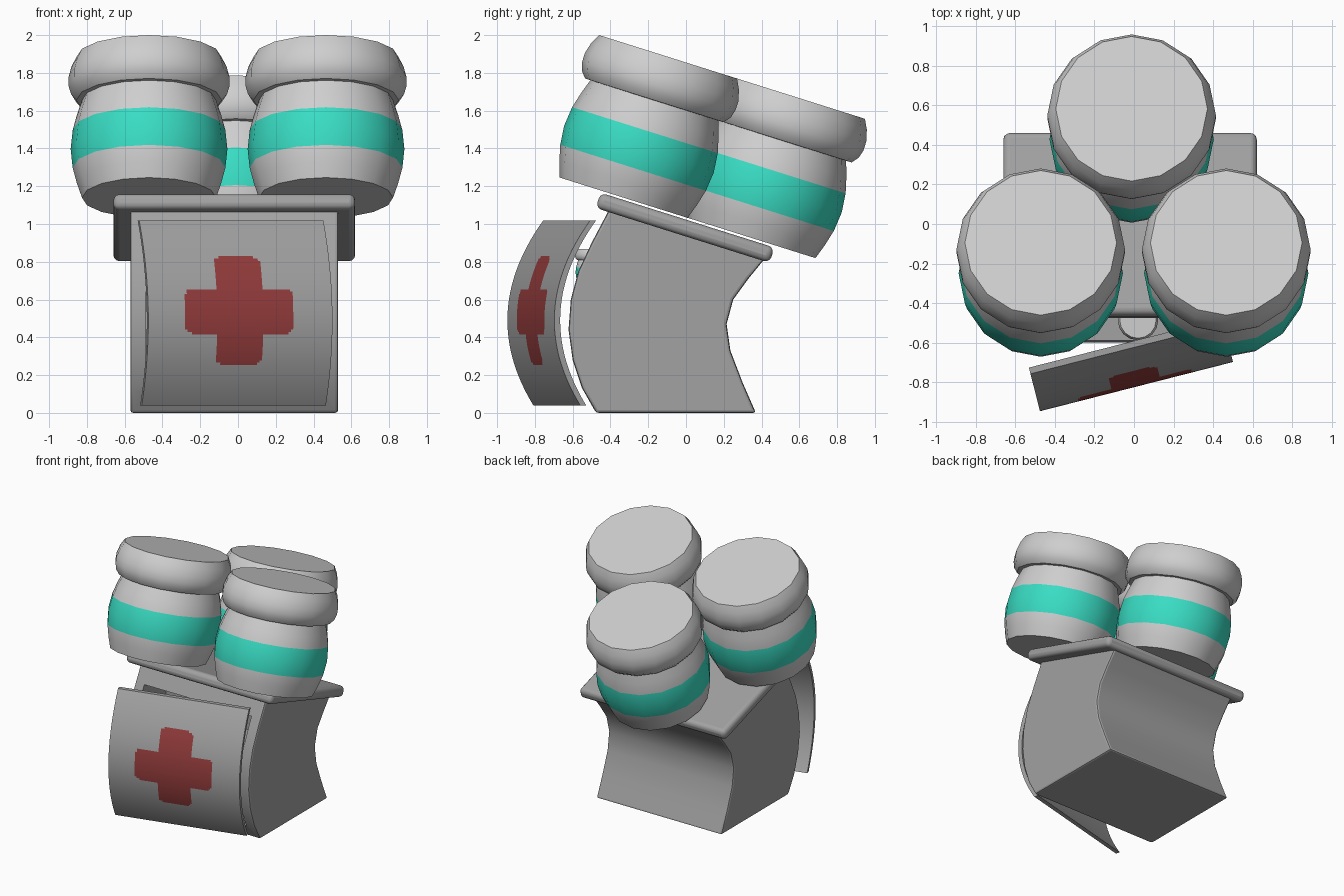
import bpy, bmesh, math
from mathutils import Matrix, Vector

if "Cube" in bpy.data.objects:
    bpy.data.objects.remove(bpy.data.objects["Cube"])

TILT = math.radians(17.5)


def material(name, rgb):
    m = bpy.data.materials.new(name)
    m.diffuse_color = (*rgb, 1)
    m.use_nodes = True
    m.node_tree.nodes["Principled BSDF"].inputs["Base Color"].default_value = m.diffuse_color
    return m


LIGHT = material("light grey", (0.62, 0.62, 0.62))
GREY = material("mid grey", (0.36, 0.36, 0.36))
TEAL = material("teal", (0.041, 0.72, 0.55))
RED = material("dark red", (0.30, 0.045, 0.045))


def finish(bm, name, mats, angle=40):
    bmesh.ops.recalc_face_normals(bm, faces=bm.faces)
    me = bpy.data.meshes.new(name)
    bm.to_mesh(me)
    bm.free()
    ob = bpy.data.objects.new(name, me)
    bpy.context.collection.objects.link(ob)
    for m in mats:
        me.materials.append(m)
    smooth(ob, angle)
    return ob


def activate(ob):
    bpy.ops.object.select_all(action='DESELECT')
    ob.select_set(True)
    bpy.context.view_layer.objects.active = ob


def smooth(ob, angle=40):
    activate(ob)
    bpy.ops.object.shade_smooth_by_angle(angle=math.radians(angle))


def bevel(ob, width, segments=3):
    b = ob.modifiers.new("bevel", 'BEVEL')
    b.width, b.segments = width, segments
    b.limit_method = 'ANGLE'
    b.angle_limit = math.radians(40)
    activate(ob)
    bpy.ops.object.modifier_apply(modifier=b.name)


def box(name, size, matrix):
    bm = bmesh.new()
    bmesh.ops.create_cube(bm, size=1)
    bmesh.ops.scale(bm, vec=size, verts=bm.verts)
    bmesh.ops.transform(bm, matrix=matrix, verts=bm.verts)
    return finish(bm, name, [GREY])


# Jar: 16-sided revolved profile with a teal band and a bulging cap
def jar(name, matrix):
    heights = (0, 0.08, 0.166, 0.27, 0.375, 0.46, 0.54)
    prof = [(0.355 + 0.06 * math.sin(math.pi * h / 0.54), h) for h in heights]
    prof += [(0.385, 0.541), (0.413, 0.575), (0.426, 0.62), (0.426, 0.67),
             (0.410, 0.73), (0.383, 0.782)]
    bm = bmesh.new()
    n = 16
    rings = [[bm.verts.new((r * math.sin(2 * math.pi * i / n),
                            r * math.cos(2 * math.pi * i / n), z))
              for i in range(n)] for r, z in prof]
    for a, b in zip(rings, rings[1:]):
        for i in range(n):
            j = (i + 1) % n
            f = bm.faces.new((a[i], a[j], b[j], b[i]))
            if 0.166 < f.calc_center_median().z < 0.375:
                f.material_index = 1
    bm.faces.new(rings[0])
    bm.faces.new(rings[-1])
    bmesh.ops.transform(bm, matrix=matrix, verts=bm.verts)
    return finish(bm, name, [LIGHT, TEAL])


lean = Matrix.Rotation(-TILT, 4, 'X')
for name, x, y, z in (("front_left_jar", -0.471, -0.095, 1.885),
                      ("front_right_jar", 0.466, -0.095, 1.885),
                      ("back_jar", -0.012, 0.582, 1.672)):
    jar(name, Matrix.Translation((x, y, z)) @ lean @ Matrix.Translation((0, 0, -0.782)))
jar("small_shelf_jar", Matrix.Translation((0.02, -0.485, 0.68)) @ Matrix.Scale(0.24, 4))

# Cabinet body: curved side profile extruded across x
profile = [(-0.476, 0), (-0.55, 0.13), (-0.6, 0.28), (-0.622, 0.44), (-0.61, 0.6),
           (-0.57, 0.75), (-0.5, 0.9), (-0.405, 1.08), (0.42, 0.82), (0.33, 0.71),
           (0.25, 0.6), (0.215, 0.47), (0.235, 0.33), (0.30, 0.16), (0.37, 0)]
bm = bmesh.new()
face = bm.faces.new([bm.verts.new((-0.57, y, z)) for y, z in profile])
new = bmesh.ops.extrude_face_region(bm, geom=[face], use_keep_orig=True)["geom"]
bmesh.ops.translate(bm, vec=(1.1, 0, 0),
                    verts=[v for v in new if isinstance(v, bmesh.types.BMVert)])
body = finish(bm, "cabinet_body", [GREY])
bevel(body, 0.015, 2)

# Open compartments behind the door, leaving a shelf between them
for z0, z1 in ((0.10, 0.64), (0.68, 0.95)):
    cutter = box("compartment_cutter", (0.94, 0.6, z1 - z0),
                 Matrix.Translation((-0.02, -0.5, (z0 + z1) / 2)))
    cutter.hide_render = True
    mod = body.modifiers.new("cut", 'BOOLEAN')
    mod.operation, mod.object, mod.solver = 'DIFFERENCE', cutter, 'EXACT'
    activate(body)
    bpy.ops.object.modifier_apply(modifier=mod.name)
    bpy.data.objects.remove(cutter)
smooth(body, 30)

# Tilted top plate
plate = box("top_plate", (1.28, 0.965, 0.085), Matrix.Translation((-0.02, -0.005, 0.98)) @ lean)
bevel(plate, 0.032)
smooth(plate)

# Curved door, swung open on its right edge, with a cross on the front
SWING = math.radians(14.3)
u = Vector((math.cos(SWING), math.sin(SWING), 0))
v = Vector((-math.sin(SWING), math.cos(SWING), 0))
hinge = Vector((0.5, -0.697, 0))
WIDTH, Z0, Z1, COLS, ROWS = 1.006, 0.04, 1.018, 80, 78


def in_cross(s, z):
    r = 0.045
    for hx, hz in ((0.297, 0.12), (0.129, 0.285)):
        dx = max(abs(s - 0.506) - hx + r, 0)
        dz = max(abs(z - 0.54) - hz + r, 0)
        if math.hypot(dx, dz) < r:
            return True
    return False


bm = bmesh.new()
grid = []
for j in range(ROWS + 1):
    z = Z0 + (Z1 - Z0) * j / ROWS
    depth = 0.7 * (z - 0.49) ** 2
    grid.append([bm.verts.new(hinge - u * (WIDTH * i / COLS) + v * depth + Vector((0, 0, z)))
                 for i in range(COLS + 1)])
for j in range(ROWS):
    for i in range(COLS):
        bm.faces.new((grid[j][i], grid[j][i + 1], grid[j + 1][i + 1], grid[j + 1][i]))
front = list(bm.faces)
new = bmesh.ops.extrude_face_region(bm, geom=front, use_keep_orig=True)["geom"]
bmesh.ops.translate(bm, vec=v * 0.032,
                    verts=[g for g in new if isinstance(g, bmesh.types.BMVert)])
for k, f in enumerate(front):
    s = WIDTH * (k % COLS + 0.5) / COLS
    z = Z0 + (Z1 - Z0) * (k // COLS + 0.5) / ROWS
    f.material_index = 1 if in_cross(s, z) else 0
finish(bm, "door", [GREY, RED])
